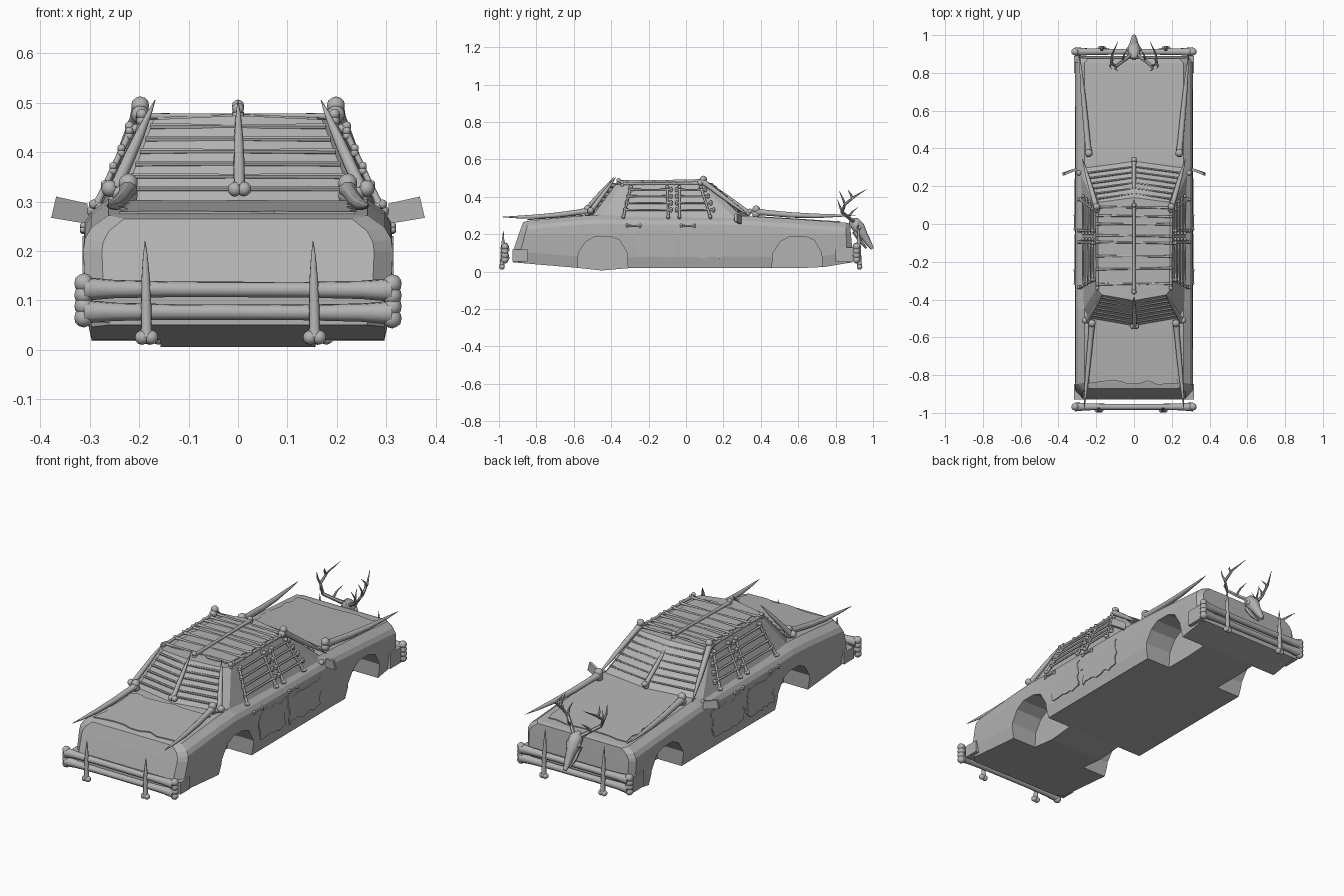
import bpy, bmesh, math, random
from mathutils import Vector as V

random.seed(4)
if "Cube" in bpy.data.objects:
    bpy.data.objects.remove(bpy.data.objects["Cube"])

grey = bpy.data.materials.new("plain grey")
grey.use_nodes = True
colour = (0.45, 0.45, 0.45, 1)
grey.diffuse_color = colour
grey.node_tree.nodes["Principled BSDF"].inputs["Base Color"].default_value = colour


def finish(name, bm, smooth=False):
    bmesh.ops.recalc_face_normals(bm, faces=bm.faces)
    mesh = bpy.data.meshes.new(name)
    bm.to_mesh(mesh)
    bm.free()
    ob = bpy.data.objects.new(name, mesh)
    bpy.context.collection.objects.link(ob)
    mesh.materials.append(grey)
    if smooth:
        bpy.ops.object.select_all(action='DESELECT')
        bpy.context.view_layer.objects.active = ob
        ob.select_set(True)
        bpy.ops.object.shade_smooth_by_angle(angle=math.radians(50))
    return ob


def loft(bm, rings):
    """Bridge equal closed rings of points and return the vertex rings."""
    vs = [[bm.verts.new(p) for p in r] for r in rings]
    n = len(vs[0])
    for a, b in zip(vs, vs[1:]):
        for i in range(n):
            bm.faces.new((a[i], a[(i + 1) % n], b[(i + 1) % n], b[i]))
    return vs


def tube(bm, pts, radii, sides=8):
    pts = [V(p) for p in pts]
    rings = []
    for i, p in enumerate(pts):
        d = (pts[min(i + 1, len(pts) - 1)] - pts[max(i - 1, 0)]).normalized()
        u = d.cross(V((0.31, 0.23, 0.92))).normalized()
        w = d.cross(u)
        rings.append([p + radii[i] * (u * math.cos(a) + w * math.sin(a))
                      for a in (k * math.tau / sides for k in range(sides))])
    vs = loft(bm, rings)
    bm.faces.new(vs[0])
    bm.faces.new(vs[-1])


def ball(bm, p, r):
    ret = bmesh.ops.create_icosphere(bm, subdivisions=2, radius=r)
    bmesh.ops.translate(bm, verts=ret["verts"], vec=V(p))


def knob(bm, p, d, r):
    side = d.cross(V((0, 1, 0)) if abs(d.y) < 0.7 else V((1, 0, 0))).normalized()
    for s in (1, -1):
        ball(bm, p + side * s * r * 0.6, r)


def bone(bm, a, b, r, k=1.4):
    a, b = V(a), V(b)
    d = (b - a).normalized()
    tube(bm, [a.lerp(b, t) for t in (0, .1, .3, .7, .9, 1)],
         [r * f for f in (1.3, 1, .85, .85, 1, 1.3)])
    knob(bm, a, d, r * k)
    knob(bm, b, d, r * k)


def tusk(bm, a, b, r, bow=0.0):
    """Knobbed base at a, tapering to a point at b."""
    a, b = V(a), V(b)
    tube(bm, [a.lerp(b, t) - V((0, 0, bow * math.sin(math.pi * t)))
              for t in (0, .1, .35, .6, .85, 1)],
         [r * f for f in (1.2, .95, .9, .75, .4, .06)])
    knob(bm, a, (b - a).normalized(), r * 1.25)


def box(bm, c, size):
    ret = bmesh.ops.create_cube(bm, size=1)
    for v in ret["verts"]:
        v.co = V((v.co.x * size[0], v.co.y * size[1], v.co.z * size[2])) + V(c)


# Body shell: cross-sections along the length (y, bottom, top, width, end slope)
bm = bmesh.new()
rings = []
for y, zb, zt, w, slope in (
        (-.925, .05, .265, .88, .38), (-.885, .046, .272, 1, .3), (-.58, .02, .297, 1, 0),
        (-.45, .006, .305, 1, 0), (-.31, .018, .3, 1, 0), (.32, .02, .297, 1, 0),
        (.6, .018, .28, 1, 0), (.74, .025, .27, 1, 0), (.86, .045, .262, 1, -.05),
        (.89, .05, .257, .92, -.1)):
    half = [(.296, zb), (.309, zb + .06), (.313, .2), (.31, zt - .047), (.297, zt - .025), (.262, zt)]
    right = [V((x * w, y + slope * max(0, z - .12), z)) for x, z in half]
    rings.append(right + [V((-p.x, p.y, p.z)) for p in reversed(right)])
vs = loft(bm, rings)
for r in (vs[0], vs[-1]):
    for i in range(5):
        bm.faces.new((r[i], r[i + 1], r[10 - i], r[11 - i]))
body = finish("body_shell", bm)

# Wheel wells cut into the shell
arch = ((-.145, -.1), (-.13, .1), (-.09, .16), (-.04, .188), (.04, .188), (.09, .168), (.13, .1), (.14, -.1))
bm = bmesh.new()
for s in (1, -1):
    for yc in (-.445, .595):
        vs = loft(bm, [[V((s * x, yc + y, z)) for y, z in arch] for x in (.157, .4)])
        for r in vs:
            bm.faces.new(r)
cutter = finish("wheel_well_cutter", bm)
cutter.hide_render = True
mod = body.modifiers.new("wells", 'BOOLEAN')
mod.operation = 'DIFFERENCE'
mod.solver = 'EXACT'
mod.object = cutter
bpy.context.view_layer.objects.active = body
bpy.ops.object.modifier_apply(modifier="wells")
bpy.data.objects.remove(cutter)

# Cabin with bowed windscreens and a slightly crowned roof
low = ((0, -.55), (.24, -.51), (.272, -.46), (.28, .26), (.262, .31), (0, .345))
high = ((0, -.405), (.17, -.375), (.198, -.34), (.202, .085), (.185, .115), (0, .14))


def full(h, z, crown=0.0):
    return [V((x, y, z + (crown if x == 0 else 0))) for x, y in h] + \
           [V((-x, y, z)) for x, y in reversed(h[1:-1])]


bm = bmesh.new()
vs = loft(bm, [full(low, .285), full(high, .466, .008)])
t = vs[1]
bm.faces.new(t[:6])
bm.faces.new([t[0], t[5]] + t[6:])
finish("cabin", bm)

# Bumper bars, door mirrors
bm = bmesh.new()
box(bm, (0, -.888, .086), (.636, .08, .062))
box(bm, (0, .845, .09), (.636, .09, .08))
finish("bumper_bars", bm)
for s, side in ((1, "left"), (-1, "right")):
    bm = bmesh.new()
    vs = loft(bm, [[V((s * x, y + o, z)) for x, y, z in (
        (.305, .29, .255), (.378, .265, .267), (.368, .265, .31), (.305, .29, .296))] for o in (-.007, .007)])
    for r in vs:
        bm.faces.new(r)
    finish(side + "_mirror", bm)

# Bumper bones and upright spikes
for name, y, spikes, tip in (("rear", -.968, (-.185, .155), .22), ("front", .912, (-.17, .17), .265)):
    bm = bmesh.new()
    for z in (.077, .123):
        bone(bm, (-.312, y, z), (.312, y, z - .002), .019, 1.05)
    for x in spikes:
        o = math.copysign(.016, y)
        tusk(bm, (x, y + o, .025), (x - .003, y + o * .5, tip), .012)
    finish(name + "_bumper_bones", bm, True)

# Tusks along hood, trunk and pillars
bm = bmesh.new()
for s in (1, -1):
    tusk(bm, (s * .222, -.525, .325), (s * .265, -.985, .292), .016, .012)
    tusk(bm, (s * .24, .375, .32), (s * .29, .905, .302), .017, .012)
    tusk(bm, (s * .25, -.51, .322), (s * .168, -.375, .505), .014)
    tusk(bm, (s * .198, .085, .485), (s * .272, .34, .295), .015)
tusk(bm, (.003, -.54, .325), (0, -.385, .505), .012)
tusk(bm, (0, .335, .315), (0, .1, .49), .012)
finish("tusks", bm, True)

# Window and roof slats
bm = bmesh.new()
for i in range(6):
    f = .2 + i * .14
    z = .29 + f * .18
    for n in (0, 5):
        k = 1 if n == 0 else 4
        mid = V((0, low[n][1], 0)).lerp(V((0, high[n][1], 0)), f)
        end = V((*low[k], 0)).lerp(V((*high[k], 0)), f)
        mid.z = end.z = z
        tube(bm, [V((-end.x, end.y, z)), mid, end], [.006, .005, .006], 6)
for y in (.09, .045, 0, -.06, -.095, -.17, -.24, -.32):
    bone(bm, (-.195, y, .473), (.195, y + random.uniform(-.008, .008), .473), .006)
bone(bm, (0, .1, .486), (0, -.36, .48), .009)
for s in (1, -1):
    bone(bm, (s * .198, .08, .473), (s * .195, -.34, .47), .008)
finish("roof_and_screen_slats", bm, True)

# Side window cages and door handles
bm = bmesh.new()


def wall(s, y, z):
    return V((s * (.288 - (z - .29) * .46), y, z))


for s in (1, -1):
    for lo, hi in ((-.335, -.295), (-.095, -.1), (-.035, -.035), (.13, .08)):
        bone(bm, wall(s, lo, .292), wall(s, hi, .45), .007)
    for z in (.33, .367, .403, .438):
        bone(bm, wall(s, -.335 + (z - .3) * .25, z), wall(s, -.08, z), .006)
        bone(bm, wall(s, -.05, z), wall(s, .16 - (z - .3) * .4, z), .006)
    for y in (-.28, .01):
        bone(bm, (s * .313, y - .035, .247), (s * .313, y + .035, .245), .005)
    ball(bm, (s * .292, .27, .28), .014)
finish("side_cages", bm, True)


# Ragged hide patches: wavy rectangles laid on the panels
def hide(name, u0, u1, v0, v1, place, normal):
    pts = []
    for a, b in (((u0, v0), (u1, v0)), ((u1, v0), (u1, v1)), ((u1, v1), (u0, v1)), ((u0, v1), (u0, v0))):
        for i in range(9):
            pts.append([a[k] + (b[k] - a[k]) * i / 9 + random.uniform(-.011, .011) for k in (0, 1)])
    bm = bmesh.new()
    vs = loft(bm, [[place(u, v) + V(normal) * o for u, v in pts] for o in (-.002, .003)])
    for r in vs:
        bm.faces.new(r)
    finish(name, bm)


hide("hood_hide", -.23, .23, .39, .82, lambda u, v: V((u, v, .297 - (v - .32) * .062)), (0, 0, 1))
hide("trunk_hide", -.23, .23, -.84, -.56, lambda u, v: V((u, v, .298 + (v + .58) * .08)), (0, 0, 1))
hide("roof_hide", -.17, .17, -.33, .08, lambda u, v: V((u, v, .474 - abs(u) * .04)), (0, 0, 1))
for s, side in ((1, "left"), (-1, "right")):
    hide(side + "_front_door_hide", -.03, .23, .08, .22, lambda u, v: V((s * .312, u, v)), (s, 0, 0))
    hide(side + "_rear_door_hide", -.27, -.06, .08, .22, lambda u, v: V((s * .312, u, v)), (s, 0, 0))

# Deer skull with horned brow and antlers
bm = bmesh.new()
tube(bm, [(0, .875, .275), (0, .9, .262), (0, .925, .232), (0, .95, .195), (0, .975, .155), (0, .997, .122)],
     [.012, .033, .036, .024, .018, .009])
for s in (1, -1):
    ball(bm, (s * .027, .925, .235), .014)
    tube(bm, [(s * .018, .9, .215), (s * .014, .93, .165), (s * .005, .965, .125)], [.013, .01, .005], 6)
finish("skull", bm, True)
bm = bmesh.new()
for s in (1, -1):
    def branch(pts, radii):
        tube(bm, [(s * x, y, z) for x, y, z in pts], radii, 6)
    branch(((.015, .9, .265), (.05, .87, .288), (.095, .835, .318), (.12, .85, .36), (.115, .9, .4), (.085, .965, .44)),
           (.011, .009, .009, .008, .006, .001))
    for a, m, b in (((.095, .835, .32), (.1, .822, .35), (.085, .81, .385)),
                    ((.12, .85, .36), (.128, .838, .39), (.12, .82, .43)),
                    ((.116, .89, .392), (.118, .88, .415), (.105, .865, .437)),
                    ((.06, .865, .29), (.055, .89, .32), (.04, .92, .345))):
        branch((a, m, b), (.007, .005, .001))
finish("antlers", bm, True)
